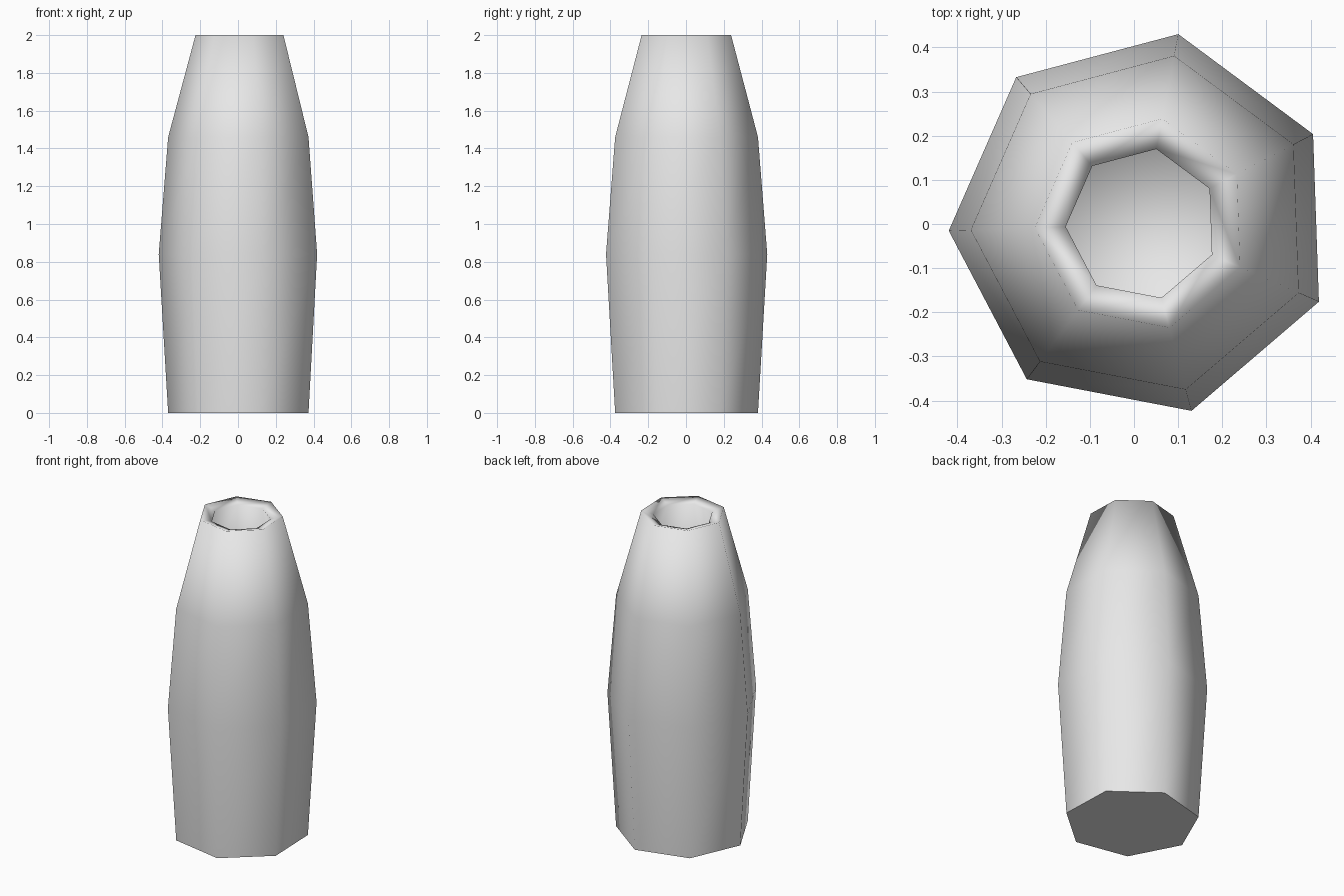
import bpy
import bmesh
from math import cos, sin, radians, tau

cube = bpy.data.objects.get("Cube")
if cube:
    bpy.data.objects.remove(cube, do_unlink=True)

SIDES = 7
TURN = radians(182)
CENTRE_X = 0.018

# Radius and height: up the outer wall, over the rim, down the inner wall
PROFILE = [(0.388, 0), (0.438, 0.84), (0.388, 1.46), (0.243, 2),
           (0.173, 1.98), (0.32, 1.44), (0.366, 0.84), (0.325, 0.07)]


def ring(bm, radius, height):
    angles = [TURN + tau * i / SIDES for i in range(SIDES)]
    return [bm.verts.new((CENTRE_X + radius * cos(a), radius * sin(a), height))
            for a in angles]


# Clay colour
clay = bpy.data.materials.new("light_grey")
clay.use_nodes = True
colour = (0.8, 0.8, 0.8, 1)
clay.diffuse_color = colour
clay.node_tree.nodes["Principled BSDF"].inputs["Base Color"].default_value = colour

# Hollow seven-sided vase
bm = bmesh.new()
rings = [ring(bm, r, z) for r, z in PROFILE]
for low, high in zip(rings, rings[1:]):
    for i in range(SIDES):
        j = (i + 1) % SIDES
        bm.faces.new((low[i], low[j], high[j], high[i]))
base = bm.faces.new(rings[0][::-1])
bm.faces.new(rings[-1])

# Smooth walls and rim, crisp base edge
for face in bm.faces:
    face.smooth = True
for edge in base.edges:
    edge.smooth = False

mesh = bpy.data.meshes.new("vase_body")
bm.to_mesh(mesh)
bm.free()
mesh.materials.append(clay)
bpy.context.collection.objects.link(bpy.data.objects.new("vase_body", mesh))
